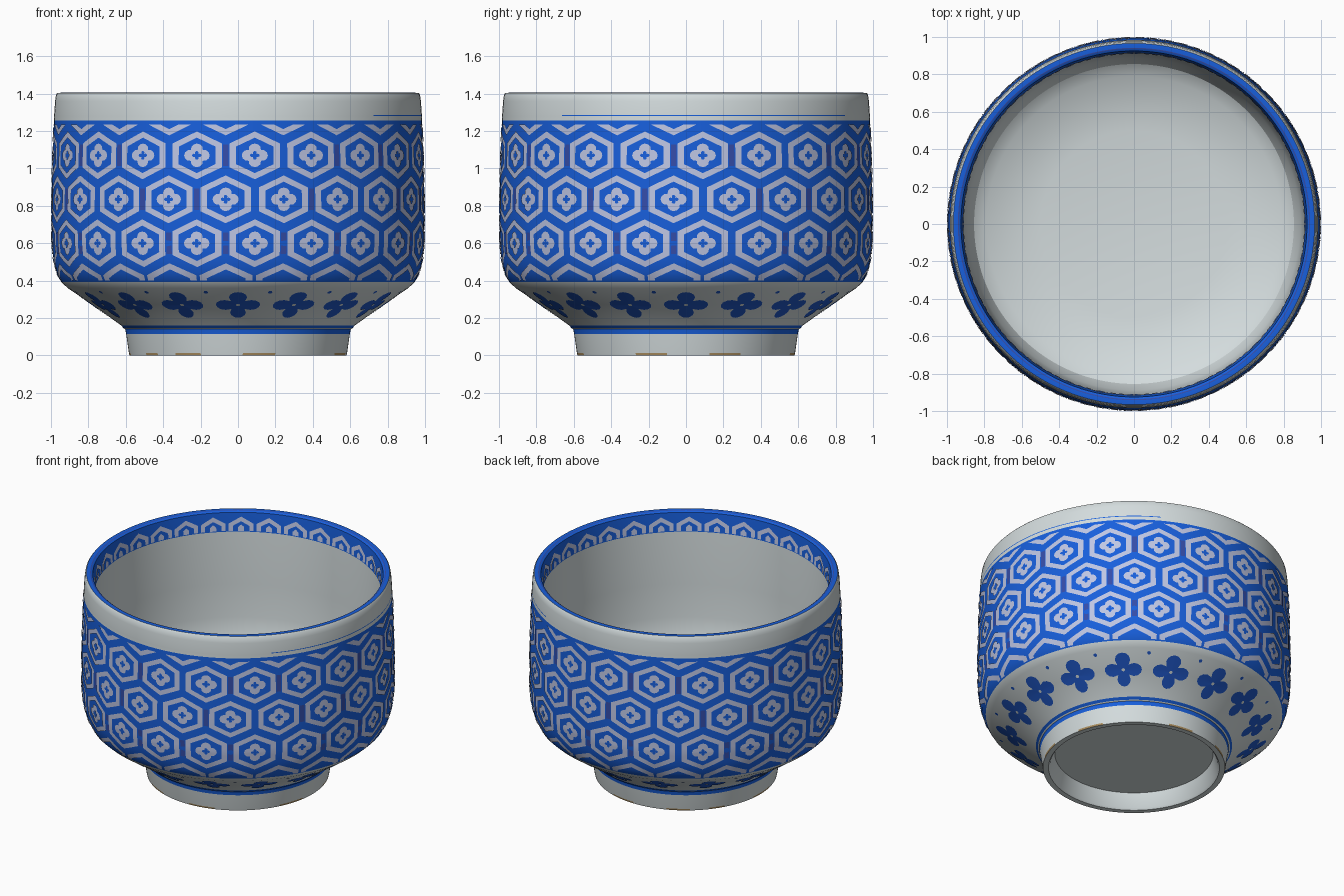
import bpy, bmesh
from math import sin, cos, pi, radians

cube = bpy.data.objects.get("Cube")
if cube:
    bpy.data.objects.remove(cube, do_unlink=True)


def material(name, rgb):
    m = bpy.data.materials.new(name)
    m.use_nodes = True
    m.diffuse_color = (*rgb, 1)
    m.node_tree.nodes["Principled BSDF"].inputs["Base Color"].default_value = (*rgb, 1)
    return m


MATS = [
    material("porcelain_white", (0.66, 0.72, 0.73)),
    material("cobalt_blue", (0.009, 0.115, 0.72)),
    material("pale_lavender", (0.52, 0.57, 0.78)),
    material("deep_blue", (0.014, 0.095, 0.56)),
    material("slate_blue", (0.035, 0.075, 0.4)),
    material("bare_clay", (0.42, 0.28, 0.12)),
]
WHITE, BLUE, LAVENDER, DEEP, SLATE, CLAY = range(len(MATS))


def finish(name, bm):
    mesh = bpy.data.meshes.new(name)
    bm.to_mesh(mesh)
    bm.free()
    for m in MATS:
        mesh.materials.append(m)
    ob = bpy.data.objects.new(name, mesh)
    bpy.context.collection.objects.link(ob)
    bpy.ops.object.select_all(action="DESELECT")
    ob.select_set(True)
    bpy.context.view_layer.objects.active = ob
    bpy.ops.object.shade_smooth_by_angle(angle=radians(30))


def polar(r, angle, z):
    # angle runs from the front (-y) towards the model's left (+x)
    return (r * sin(angle), -r * cos(angle), z)


# Cross-section: radius, height, colour of the band that follows
UNDERSIDE = [(0, .105, WHITE), (.505, .105, WHITE), (.535, .012, WHITE),
             (.545, 0, WHITE), (.58, 0, CLAY)]
OUTSIDE = [(.583, .012, WHITE), (.598, .115, BLUE), (.603, .141, WHITE),
           (.612, .146, BLUE), (.625, .161, WHITE), (.78, .272, WHITE),
           (.91, .36, WHITE), (.945, .393, BLUE), (.968, .44, BLUE),
           (.986, .51, BLUE), (.995, .6, BLUE), (.996, .8, BLUE),
           (.992, 1.0, BLUE), (.984, 1.257, WHITE), (.983, 1.281, BLUE),
           (.983, 1.286, WHITE), (.978, 1.36, WHITE), (.973, 1.395, WHITE)]
INSIDE = [(.966, 1.404, BLUE), (.942, 1.405, SLATE), (.936, 1.404, BLUE),
          (.925, 1.395, BLUE), (.913, 1.265, WHITE), (.91, .9, WHITE),
          (.902, .67, WHITE), (.888, .55, WHITE), (.855, .47, WHITE),
          (.79, .42, WHITE), (.5, .375, WHITE), (0, .36, WHITE)]


def radius_at(profile, z):
    pts = sorted((p[1], p[0]) for p in profile)
    for (z0, r0), (z1, r1) in zip(pts, pts[1:]):
        if z <= z1 and z1 > z0:
            return r0 + (r1 - r0) * (z - z0) / (z1 - z0)
    return pts[-1][1]


# Bowl body, turned from the cross-section
def build_bowl(segments=144):
    bm = bmesh.new()
    profile = UNDERSIDE + OUTSIDE + INSIDE
    rings = []
    for r, z, _ in profile:
        if r == 0:
            rings.append([bm.verts.new((0, 0, z))] * segments)
        else:
            rings.append([bm.verts.new(polar(r, 2 * pi * i / segments, z))
                          for i in range(segments)])
    for (_, z, band), low, high in zip(profile, rings, rings[1:]):
        for i in range(segments):
            j = (i + 1) % segments
            corners = list(dict.fromkeys((low[i], low[j], high[j], high[i])))
            face = bm.faces.new(corners)
            turn = 360 * i / segments
            # worn clay edge and the broken line below the rim
            if band == CLAY and sin(radians(turn * 7)) + sin(radians(turn * 11)) < 0.3:
                band = WHITE if z else CLAY
                face.material_index = WHITE
            elif z == 1.281 and not 45 < turn < 150:
                face.material_index = WHITE
            else:
                face.material_index = band
    finish("bowl_body", bm)


# Thin painted shape laid on the wall; outer and inner are radius functions
def paint(bm, profile, angle, z, outer, inner, colour, count=24,
          sx=1, sz=1, phase=0, lift=0.004):
    base = radius_at(profile, z)

    def loop(shape):
        verts = []
        for k in range(count):
            t = 2 * pi * k / count + phase
            dz = z + shape(t) * sin(t) * sz
            verts.append(bm.verts.new(polar(radius_at(profile, dz) + lift,
                                            angle + shape(t) * cos(t) * sx / base, dz)))
        return verts

    out = loop(outer)
    if inner is None:
        faces = [bm.faces.new(out)]
    else:
        inn = loop(inner)
        faces = [bm.faces.new((out[k], out[(k + 1) % count],
                               inn[(k + 1) % count], inn[k])) for k in range(count)]
    for f in faces:
        f.material_index = colour
        if lift < 0:
            f.normal_flip()


def hexagon(apothem):
    return lambda t: apothem / cos((t + pi / 6) % (pi / 3) - pi / 6)


def circle(r):
    return lambda t: r


def blossom(core, petal):
    return lambda t: core + petal * abs(cos(2 * t)) ** 0.8


def trim(bm, z, direction):
    bmesh.ops.bisect_plane(bm, geom=bm.verts[:] + bm.edges[:] + bm.faces[:],
                           plane_co=(0, 0, z), plane_no=(0, 0, direction),
                           clear_outer=True)


build_bowl()

# Honeycomb with a small blossom in every cell
bm = bmesh.new()
CELLS = 20
for row in range(5):
    z = 0.365 + 0.235 * row
    for i in range(CELLS):
        a = radians(5.2) + 2 * pi * (i + 0.5 * (row % 2 == 0)) / CELLS
        paint(bm, OUTSIDE, a, z, hexagon(.135), hexagon(.1), LAVENDER, sz=.82)
        if 0 < row < 4:
            paint(bm, OUTSIDE, a, z, blossom(.046, .024), blossom(.012, .014),
                  LAVENDER, sz=.9)
            if (i + row) % 3 != 0:
                paint(bm, OUTSIDE, a + pi / CELLS, z, circle(.024), None, SLATE,
                      count=4, sx=.9, sz=3.4, phase=pi / 4, lift=.002)
trim(bm, 0.4, -1)
trim(bm, 1.235, 1)
finish("honeycomb_pattern", bm)

# Blossoms and dots on the sloping underside
bm = bmesh.new()
FLOWERS = 16
for i in range(FLOWERS):
    a = 2 * pi * i / FLOWERS
    paint(bm, OUTSIDE, a, .27, blossom(.05, .068), circle(.011), DEEP, count=32, sz=.58)
    paint(bm, OUTSIDE, a + pi / FLOWERS, .338, circle(.012), None, DEEP, count=8, sz=.6)
finish("slope_blossoms", bm)

# Pointed arches on the border inside the rim
bm = bmesh.new()
ARCHES = 32
for i in range(ARCHES):
    a = 2 * pi * i / ARCHES
    paint(bm, INSIDE[3:], a, 1.275, hexagon(.08), hexagon(.053), LAVENDER, lift=-.004)
    paint(bm, INSIDE[3:], a, 1.28, hexagon(.02), None, LAVENDER,
          count=6, sz=1.5, phase=pi / 6, lift=-.004)
trim(bm, 1.272, -1)
finish("inner_arch_border", bm)
